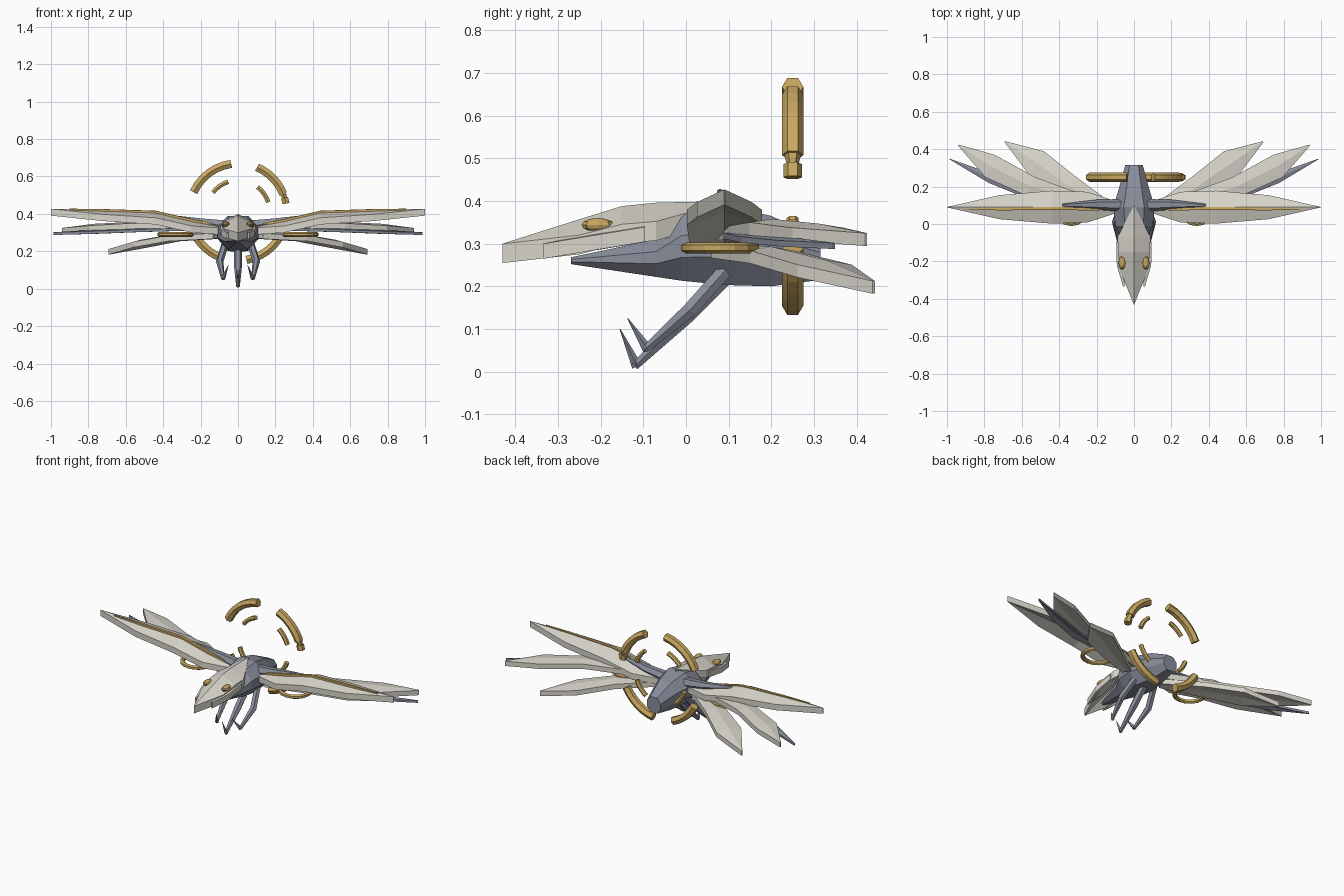
import bpy, bmesh, math
from mathutils import Vector

if "Cube" in bpy.data.objects:
    bpy.data.objects.remove(bpy.data.objects["Cube"])


def material(name, rgb):
    m = bpy.data.materials.new(name)
    m.use_nodes = True
    m.diffuse_color = (*rgb, 1)
    m.node_tree.nodes["Principled BSDF"].inputs["Base Color"].default_value = (*rgb, 1)
    return m


WHITE = material("bone white", (0.68, 0.66, 0.59))
GREY = material("slate grey", (0.25, 0.27, 0.33))
GOLD = material("warm gold", (0.58, 0.39, 0.12))


def finish(name, bm, mat):
    bmesh.ops.remove_doubles(bm, verts=bm.verts[:], dist=0.0005)
    bmesh.ops.recalc_face_normals(bm, faces=bm.faces[:])
    me = bpy.data.meshes.new(name)
    bm.to_mesh(me)
    bm.free()
    me.materials.append(mat)
    ob = bpy.data.objects.new(name, me)
    bpy.context.collection.objects.link(ob)
    return ob


def loft(name, rings, mat, closed=False):
    """Skin a list of equal rings of points, capping the ends."""
    bm = bmesh.new()
    vs = [[bm.verts.new(p) for p in ring] for ring in rings]
    n = len(vs[0])
    pairs = list(zip(vs, vs[1:])) + ([(vs[-1], vs[0])] if closed else [])
    for a, b in pairs:
        for i in range(n):
            j = (i + 1) % n
            bm.faces.new((a[i], a[j], b[j], b[i]))
    if not closed:
        bm.faces.new(vs[0])
        bm.faces.new(vs[-1])
    return finish(name, bm, mat)


def blade(name, path, widths, mat, slope=0.15, thick=0.03):
    """Ridged plate: a spine with sloping edges and an even vertical thickness."""
    pts = [Vector(p) for p in path]
    along = pts[-1] - pts[0]
    side = Vector((-along.y, along.x, 0)).normalized()
    down = Vector((0, 0, -thick))
    rings = []
    for p, w in zip(pts, widths):
        w = max(w, 0.001)
        drop = Vector((0, 0, -slope * w))
        top = [p - side * w + drop, p, p + side * w + drop]
        rings.append(top + [q + down for q in reversed(top)])
    return loft(name, rings, mat)


def tube(name, path, radii, mat, ref, sides=6, closed=False):
    """Faceted tube along a path, with per-point radii."""
    pts = [Vector(p) for p in path]
    n = len(pts)
    rings = []
    for i, p in enumerate(pts):
        if closed:
            t = pts[(i + 1) % n] - pts[i - 1]
        else:
            t = pts[min(i + 1, n - 1)] - pts[max(i - 1, 0)]
        t.normalize()
        u = Vector(ref)
        u = (u - t * u.dot(t)).normalized()
        v = t.cross(u)
        rings.append([p + radii[i] * (u * math.cos(a) + v * math.sin(a))
                      for a in (math.tau * k / sides for k in range(sides))])
    return loft(name, rings, mat, closed)


def halo_arc(name, start, end, radius, r0, r1=None, steps=6):
    r1 = r1 or r0
    path, radii = [], []
    for i in range(steps + 1):
        f = i / steps
        a = math.radians(start + (end - start) * f)
        path.append((radius * math.cos(a), 0.25, 0.41 + radius * math.sin(a)))
        radii.append(r0 + (r1 - r0) * f)
    tube(name, path, radii, GOLD, (0, 1, 0))


# Body: octagonal barrel running from the jaw tip to the tail
sections = [(-0.27, 0.012, 0.252, 0.268), (-0.07, 0.07, 0.222, 0.31),
            (-0.01, 0.10, 0.213, 0.37), (0.09, 0.11, 0.203, 0.39),
            (0.2, 0.078, 0.2, 0.365), (0.315, 0.047, 0.215, 0.31)]
rings = []
for y, hw, lo, hi in sections:
    mid, half = (lo + hi) / 2, (hi - lo) / 2
    profile = [(1, 0.35), (0.5, 1), (-0.5, 1), (-1, 0.35),
               (-1, -0.3), (-0.5, -1), (0.5, -1), (1, -0.3)]
    rings.append([(hw * a, y, mid + half * b) for a, b in profile])
loft("body", rings, GREY)

# Head mask
blade("head_mask", [(0, 0.1, 0.4), (0, -0.07, 0.396), (0, -0.15, 0.388),
                    (0, -0.25, 0.357), (0, -0.43, 0.3)],
      [0, 0.088, 0.085, 0.074, 0], WHITE, slope=0.5, thick=0.045)

# Middle leg and claw
tube("middle_leg", [(0, 0.1, 0.23), (0, 0.0, 0.13), (0, -0.12, 0.012)],
     [0.022, 0.022, 0.01], GREY, (1, 0, 0))
tube("middle_claw", [(0, -0.115, 0.012), (0, -0.155, 0.1)],
     [0.012, 0.001], GREY, (1, 0, 0), 4)

for s, tag in ((1, "left"), (-1, "right")):
    def m(*pts):
        return [(s * x, y, z) for x, y, z in pts]

    # Main wing with its gold ridge strip
    blade(tag + "_main_wing",
          m((0.09, 0.09, 0.335), (0.25, 0.09, 0.365), (0.44, 0.09, 0.41),
            (0.72, 0.09, 0.42), (1, 0.09, 0.427)),
          [0.03, 0.082, 0.088, 0.064, 0], WHITE, slope=0.35, thick=0.036)
    blade(tag + "_wing_strip",
          m((0.12, 0.08, 0.348), (0.25, 0.08, 0.373), (0.44, 0.083, 0.417),
            (0.72, 0.08, 0.426), (0.9, 0.08, 0.428)),
          [0.006, 0.007, 0.008, 0.007, 0.002], GOLD, thick=0.014)

    # Rear feathers
    blade(tag + "_upper_feather",
          m((0.15, 0.09, 0.34), (0.55, 0.2, 0.358), (0.77, 0.31, 0.347), (0.94, 0.422, 0.325)),
          [0.02, 0.055, 0.065, 0.003], WHITE)
    blade(tag + "_lower_feather",
          m((0.12, 0.08, 0.3), (0.34, 0.2, 0.293), (0.52, 0.325, 0.262), (0.69, 0.44, 0.213)),
          [0.025, 0.06, 0.075, 0.003], WHITE)
    blade(tag + "_dark_feather",
          m((0.12, 0.09, 0.335), (0.55, 0.16, 0.325), (0.77, 0.245, 0.315), (0.985, 0.347, 0.302)),
          [0.02, 0.03, 0.026, 0.002], GREY, slope=0.3, thick=0.014)

    # Shoulder strut lying along the wing
    tube(tag + "_shoulder_strut",
         m((0.06, 0.1, 0.335), (0.2, 0.103, 0.353), (0.385, 0.1, 0.39)),
         [0.034, 0.027, 0.008], GREY, (0, 1, 0))

    # Ring hanging under the wing
    loop = [(0.335 + 0.085 * math.cos(a), 0.08 + 0.08 * math.sin(a), 0.29)
            for a in (math.tau * k / 16 for k in range(16))]
    tube(tag + "_wing_ring", m(*loop), [0.013] * 16, GOLD, (0, 0, 1), closed=True)

    # Cheek plate
    blade(tag + "_cheek_plate",
          m((0.075, -0.095, 0.342), (0.068, -0.22, 0.322), (0.055, -0.335, 0.3)),
          [0.02, 0.024, 0.003], WHITE, thick=0.035)

    # Eye
    bm = bmesh.new()
    bmesh.ops.create_uvsphere(bm, u_segments=8, v_segments=6, radius=1)
    bmesh.ops.scale(bm, vec=(0.019, 0.038, 0.016), verts=bm.verts[:])
    bmesh.ops.translate(bm, vec=(s * 0.064, -0.207, 0.344), verts=bm.verts[:])
    finish(tag + "_eye", bm, GOLD)

    # Outer leg and claw
    tube(tag + "_leg",
         m((0.07, 0.09, 0.235), (0.098, 0.01, 0.145), (0.08, -0.095, 0.053)),
         [0.02, 0.02, 0.01], GREY, (1, 0, 0))
    tube(tag + "_claw", m((0.08, -0.09, 0.052), (0.052, -0.137, 0.125)),
         [0.012, 0.001], GREY, (1, 0, 0), 4)

# Broken halo: outer arcs, inner arcs and the clasp
outer = {"upper_left": (67, 22), "upper_right": (98, 156),
         "lower_right": (207, 250), "lower_left": (280, 332)}
inner = {"upper_left": (52, 18), "upper_right": (108, 142),
         "lower_right": (197, 232), "lower_left": (305, 340)}
for tag, (a, b) in outer.items():
    halo_arc("halo_" + tag, a, b, 0.26, 0.025)
for tag, (a, b) in inner.items():
    halo_arc("inner_halo_" + tag, a, b, 0.17, 0.014, steps=4)
halo_arc("halo_clasp_neck", 22, 16, 0.26, 0.02, 0.012, steps=2)
halo_arc("halo_clasp", 17, 10, 0.26, 0.022, steps=2)
